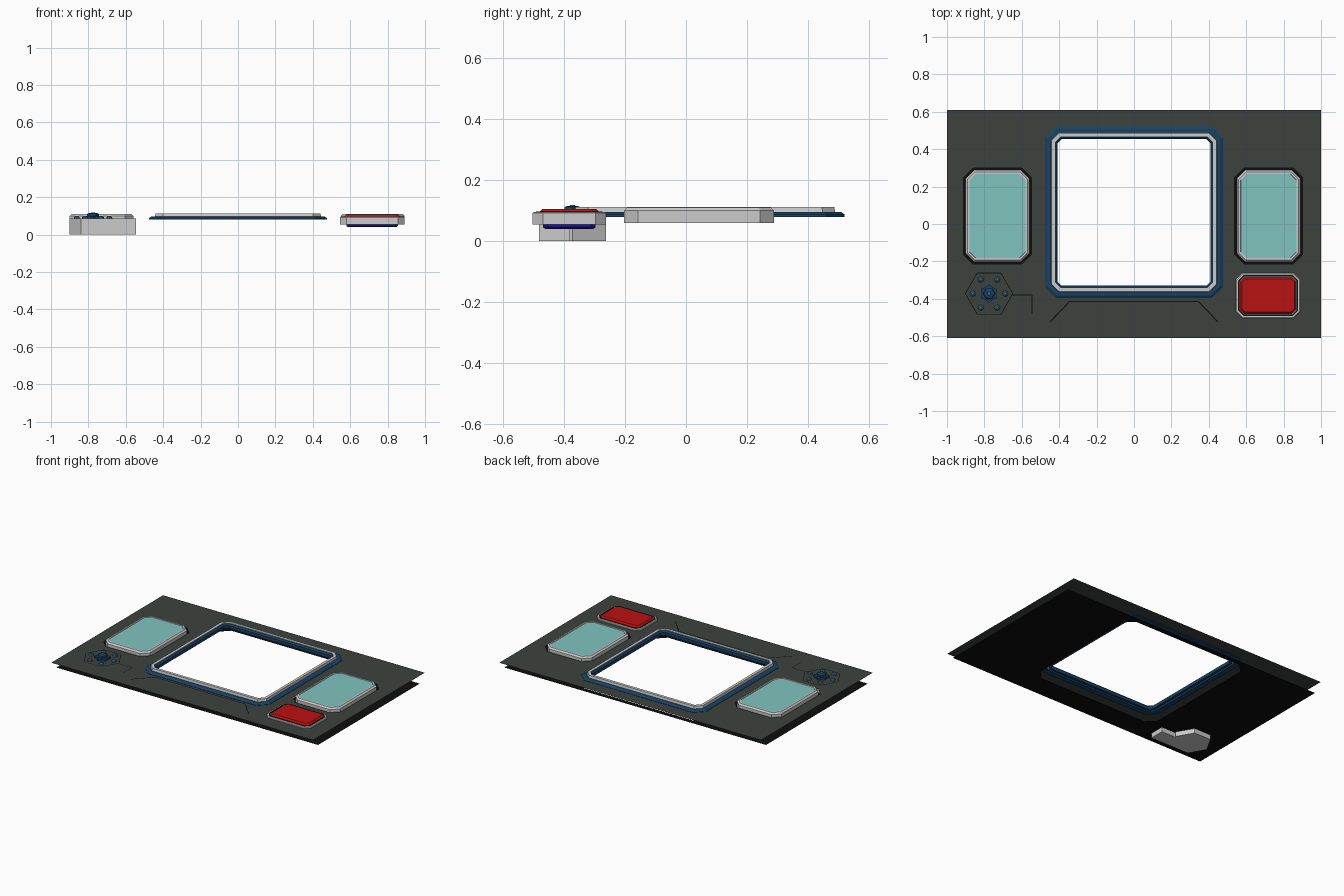
import bpy, bmesh
from math import sin, cos, pi

if "Cube" in bpy.data.objects:
    bpy.data.objects.remove(bpy.data.objects["Cube"])

TOP, LOW = 0.086, 0.032          # heights of the two thin sheets


def mat(name, *rgb):
    m = bpy.data.materials.new(name)
    m.diffuse_color = (*rgb, 1)
    m.use_nodes = True
    m.node_tree.nodes["Principled BSDF"].inputs["Base Color"].default_value = m.diffuse_color
    return m


PANEL = mat("panel_green_grey", 0.045, 0.055, 0.047)
BLACK = mat("black", 0.004, 0.004, 0.004)
BLUE = mat("dark_blue", 0.01, 0.055, 0.13)
STEEL = mat("steel_blue", 0.06, 0.16, 0.25)
NAVY = mat("navy", 0.01, 0.01, 0.3)
TEAL = mat("teal", 0.22, 0.55, 0.52)
RED = mat("red", 0.5, 0.006, 0.006)


def octagon(box, c, d=0.0):
    """Rectangle (x0, x1, y0, y1) with cut corners c, inset by d."""
    x0, x1, y0, y1 = box[0] + d, box[1] - d, box[2] + d, box[3] - d
    c = max(c - 0.586 * d, 0.003)
    return [(x0 + c, y0), (x1 - c, y0), (x1, y0 + c), (x1, y1 - c),
            (x1 - c, y1), (x0 + c, y1), (x0, y1 - c), (x0, y0 + c)]


def ngon(x, y, r, n=6, start=0.0, r2=None):
    return [(x + (r2 if r2 and i % 2 else r) * cos(start + 2 * pi * i / n),
             y + (r2 if r2 and i % 2 else r) * sin(start + 2 * pi * i / n)) for i in range(n)]


def finish(bm, name, material):
    me = bpy.data.meshes.new(name)
    bm.to_mesh(me)
    bm.free()
    if material:
        me.materials.append(material)
    ob = bpy.data.objects.new(name, me)
    bpy.context.collection.objects.link(ob)
    return ob


def loft(name, layers, material=None, ring=False):
    """Join outlines (points, z) into a capped solid or a closed ring."""
    bm = bmesh.new()
    loops = [[bm.verts.new((x, y, z)) for x, y in pts] for pts, z in layers]
    pairs = list(zip(loops, loops[1:])) + ([(loops[-1], loops[0])] if ring else [])
    n = len(loops[0])
    for a, b in pairs:
        for i in range(n):
            j = (i + 1) % n
            bm.faces.new((a[i], a[j], b[j], b[i]))
    if not ring:
        bm.faces.new(loops[0][::-1])
        bm.faces.new(loops[-1])
    bmesh.ops.recalc_face_normals(bm, faces=bm.faces)
    return finish(bm, name, material)


def oct_loft(name, box, c, profile, material=None, ring=False):
    return loft(name, [(octagon(box, c, d), z) for d, z in profile], material, ring)


def sheet(name, outlines, z, material, up=True):
    """Flat sheet with holes."""
    bm = bmesh.new()
    for pts in outlines:
        vs = [bm.verts.new((x, y, z)) for x, y in pts]
        for a, b in zip(vs, vs[1:] + vs[:1]):
            bm.edges.new((a, b))
    bmesh.ops.triangle_fill(bm, use_beauty=True, edges=bm.edges[:])
    for f in bm.faces:
        f.normal_update()
        if (f.normal.z > 0) != up:
            f.normal_flip()
    return finish(bm, name, material)


def line(name, pts, closed=False, w=0.004):
    """Thin dark groove drawn on the panel."""
    bm = bmesh.new()
    ends = pts[1:] + pts[:1] if closed else pts[1:]
    for (ax, ay), (bx, by) in zip(pts, ends):
        l = ((bx - ax) ** 2 + (by - ay) ** 2) ** 0.5
        nx, ny = -(by - ay) / l * w / 2, (bx - ax) / l * w / 2
        q = [(ax - nx, ay - ny), (bx - nx, by - ny), (bx + nx, by + ny), (ax + nx, ay + ny)]
        bm.faces.new([bm.verts.new((x, y, TOP + 0.0008)) for x, y in q])
    return finish(bm, name, BLACK)


def rect(x, y):
    return [(-x, -y), (x, -y), (x, y), (-x, y)]


# part footprints
FRAME = (-0.475, 0.475, -0.395, 0.52)
SCREENS = {"left": (-0.90, -0.56, -0.203, 0.288), "right": (0.55, 0.89, -0.203, 0.288)}
BUTTON = (0.545, 0.89, -0.503, -0.262)

# upper and lower sheets
holes = [octagon(FRAME, 0.06, 0.005)]
holes += [octagon(b, 0.045, -0.012) for b in SCREENS.values()]
holes += [octagon(BUTTON, 0.035, 0.002)]
sheet("upper_panel", [rect(1, 0.61)] + holes, TOP, PANEL)
sheet("lower_panel", [rect(1, 0.555), octagon(FRAME, 0.06)], LOW, BLACK, up=False)

# window frame
oct_loft("window_frame_outer", FRAME, 0.06,
         [(0, 0.08), (0, 0.088), (0.012, 0.096), (0.036, 0.096), (0.036, 0.08)], BLUE, True)
oct_loft("window_frame_lip", FRAME, 0.06,
         [(0.03, 0.09), (0.034, 0.113), (0.053, 0.113), (0.053, 0.09)], None, True)
oct_loft("window_frame_inner", FRAME, 0.06,
         [(0.05, 0.08), (0.05, 0.109), (0.057, 0.109), (0.066, 0.1), (0.066, 0.08)], BLUE, True)

# side screens
for side, b in SCREENS.items():
    oct_loft(side + "_screen_frame", b, 0.045,
             [(0, 0.06), (0, 0.1), (0.01, 0.11), (0.02, 0.11), (0.022, 0.104), (0.022, 0.06)],
             None, True)
    oct_loft(side + "_screen", b, 0.045, [(0.021, 0.062), (0.021, 0.107)], TEAL)

# push button
oct_loft("button_frame", BUTTON, 0.035,
         [(0, 0.055), (0, 0.092), (0.004, 0.096), (0.013, 0.096), (0.026, 0.088), (0.026, 0.055)],
         None, True)
oct_loft("button_cap", BUTTON, 0.035, [(0.023, 0.058), (0.023, 0.096), (0.033, 0.106)], RED)
oct_loft("button_recess", BUTTON, 0.035,
         [(0.012, 0.0955), (0.012, 0.0975), (0.02, 0.0975), (0.02, 0.0955)], BLACK, True)
oct_loft("button_base", BUTTON, 0.035, [(0.043, 0.04), (0.034, 0.046), (0.034, 0.058)], NAVY)

# knob housing: hexagon joined to a small tail
KX, KY = -0.775, -0.372
hexa = ngon(KX, KY, 0.127)
tail = [hexa[4], (-0.545, hexa[4][1]), (-0.545, -0.38), (hexa[0][0] - 0.005, -0.38)]
outline = tail + [hexa[0]] + hexa[1:4]
loft("knob_housing", [(outline, 0), (outline, TOP - 0.001)])
line("knob_hexagon_groove", hexa, True)
line("knob_tail_groove", tail[1:] + [hexa[5], hexa[4]], False)

# knob and ring of studs
loft("knob_skirt", [(ngon(KX, KY, 0.05, 12, pi / 6, 0.038), z) for z in (TOP, 0.1)], BLUE)
loft("knob_grip", [(ngon(KX, KY, 0.032), 0.1), (ngon(KX, KY, 0.03), 0.112),
                   (ngon(KX, KY, 0.018), 0.116)], BLUE)
loft("knob_cap", [(ngon(KX, KY, 0.012, 8), 0.115), (ngon(KX, KY, 0.008, 8), 0.118)], STEEL)
for i in range(6):
    x, y = KX + 0.087 * cos(i * pi / 3), KY + 0.087 * sin(i * pi / 3)
    loft("stud_%d" % (i + 1), [(ngon(x, y, 0.016, 8), TOP), (ngon(x, y, 0.014, 8), 0.094),
                               (ngon(x, y, 0.007, 8), 0.099)], STEEL)

# groove below the window
line("console_groove", [(-0.45, -0.525), (-0.345, -0.415), (0.345, -0.415), (0.45, -0.525)], w=0.006)
